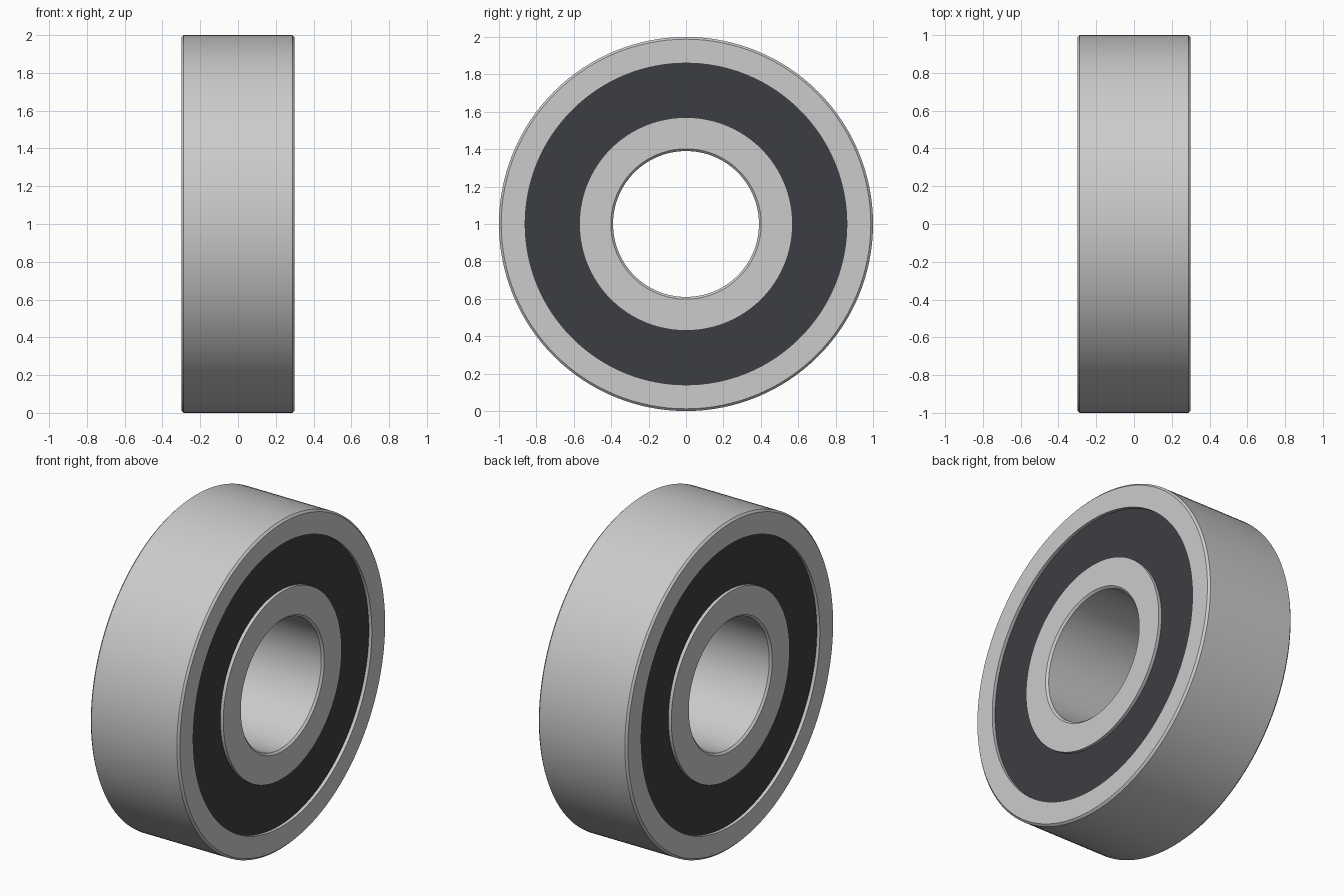
import bpy, bmesh, math

if "Cube" in bpy.data.objects:
    bpy.data.objects.remove(bpy.data.objects["Cube"])

SEGMENTS = 128
HALF = 0.30      # half width of the bearing
CHAMFER = 0.012  # edge break on the steel rings
RECESS = 0.02    # seals sit slightly below the ring faces
CENTRE_Z = 1.0


def lathe(name, profile, material=None):
    """Revolve a closed (x, radius) profile around the x axis."""
    bm = bmesh.new()
    loops = []
    for i in range(SEGMENTS):
        a = 2 * math.pi * i / SEGMENTS
        loops.append([bm.verts.new((x, r * math.cos(a), r * math.sin(a))) for x, r in profile])
    n = len(profile)
    for i in range(SEGMENTS):
        a, b = loops[i], loops[(i + 1) % SEGMENTS]
        for j in range(n):
            k = (j + 1) % n
            bm.faces.new((a[j], a[k], b[k], b[j]))
    bmesh.ops.recalc_face_normals(bm, faces=bm.faces)
    mesh = bpy.data.meshes.new(name)
    bm.to_mesh(mesh)
    bm.free()
    obj = bpy.data.objects.new(name, mesh)
    obj.location.z = CENTRE_Z
    bpy.context.collection.objects.link(obj)
    if material:
        mesh.materials.append(material)
    bpy.ops.object.select_all(action='DESELECT')
    obj.select_set(True)
    bpy.context.view_layer.objects.active = obj
    bpy.ops.object.shade_smooth_by_angle(angle=math.radians(30))
    return obj


def rect(x0, x1, r0, r1):
    return [(x0, r0), (x1, r0), (x1, r1), (x0, r1)]


rubber = bpy.data.materials.new("seal_rubber")
rubber.diffuse_color = (0.045, 0.048, 0.055, 1)
rubber.use_nodes = True
rubber.node_tree.nodes["Principled BSDF"].inputs["Base Color"].default_value = rubber.diffuse_color

# Outer race, chamfered on its outside edges
lathe("outer_race", [
    (-HALF, 0.86), (HALF, 0.86), (HALF, 1 - CHAMFER), (HALF - CHAMFER, 1.0),
    (-HALF + CHAMFER, 1.0), (-HALF, 1 - CHAMFER)])

# Inner race, chamfered around the bore
lathe("inner_race", [
    (-HALF, 0.57), (-HALF, 0.39 + CHAMFER), (-HALF + CHAMFER, 0.39),
    (HALF - CHAMFER, 0.39), (HALF, 0.39 + CHAMFER), (HALF, 0.57)])

# Rubber seals closing both sides
for name, side in (("seal_left", -1), ("seal_right", 1)):
    outer_x = side * (HALF - RECESS)
    lathe(name, rect(outer_x, outer_x - side * 0.04, 0.57, 0.86), rubber)
